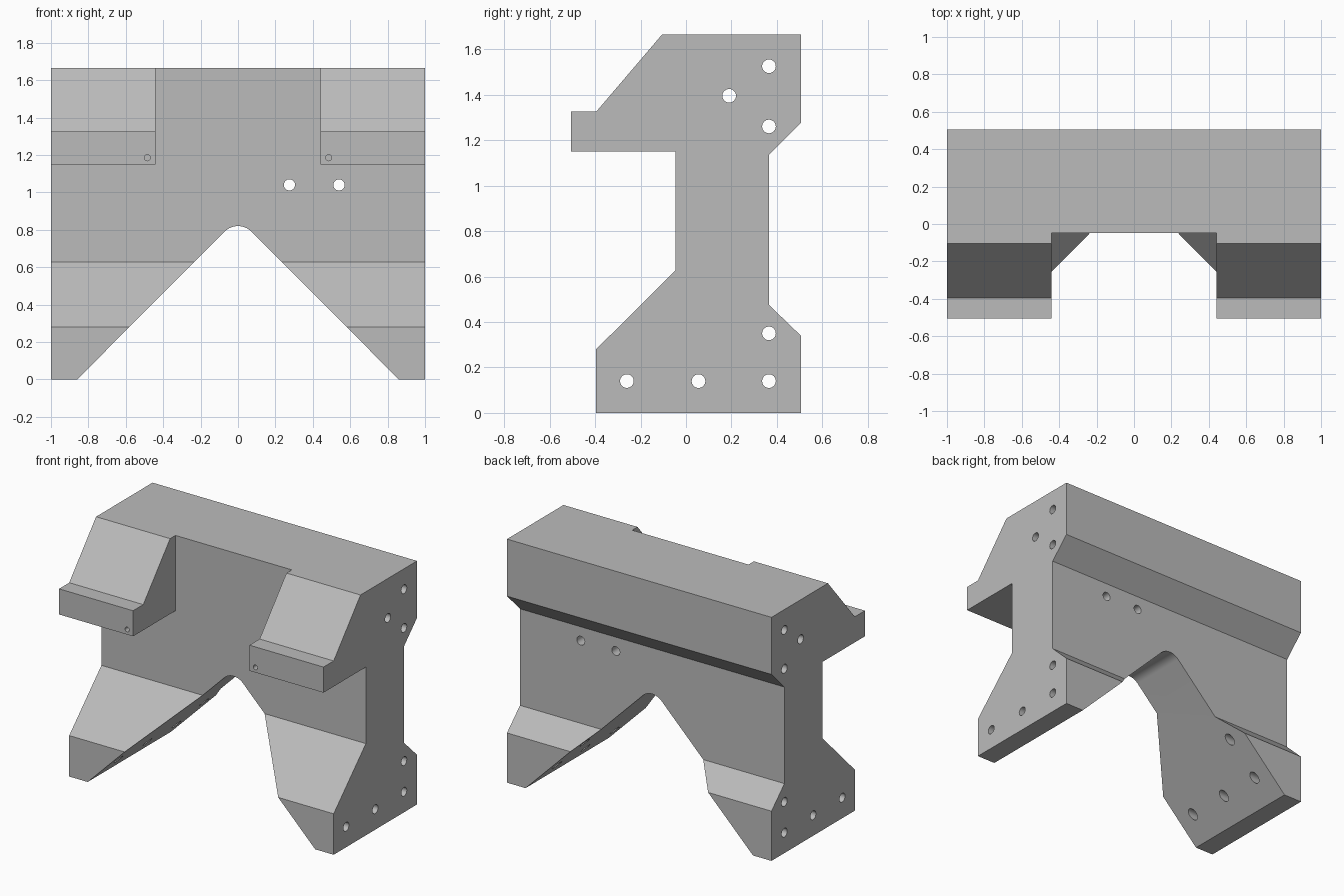
import bpy
import bmesh
from math import sin, cos, pi, radians
from mathutils import Matrix, Vector

if "Cube" in bpy.data.objects:
    bpy.data.objects.remove(bpy.data.objects["Cube"], do_unlink=True)

grey = bpy.data.materials.new("machined_grey")
grey.use_nodes = True
COLOUR = (0.5, 0.5, 0.5, 1)
grey.diffuse_color = COLOUR
grey.node_tree.nodes["Principled BSDF"].inputs["Base Color"].default_value = COLOUR


def make_object(name, bm):
    bmesh.ops.recalc_face_normals(bm, faces=bm.faces)
    mesh = bpy.data.meshes.new(name)
    bm.to_mesh(mesh)
    bm.free()
    mesh.materials.append(grey)
    obj = bpy.data.objects.new(name, mesh)
    bpy.context.collection.objects.link(obj)
    return obj


def prism(name, points, sweep):
    """Closed outline of 3D points, extruded along a vector."""
    bm = bmesh.new()
    face = bm.faces.new([bm.verts.new(p) for p in points])
    result = bmesh.ops.extrude_face_region(bm, geom=[face], use_keep_orig=True)
    moved = [v for v in result["geom"] if isinstance(v, bmesh.types.BMVert)]
    bmesh.ops.translate(bm, verts=moved, vec=sweep)
    return make_object(name, bm)


def drill(bm, centre, axis, radius, length):
    turn = Vector((0, 0, 1)).rotation_difference(Vector(axis)).to_matrix().to_4x4()
    bmesh.ops.create_cone(bm, cap_ends=True, segments=32, radius1=radius, radius2=radius,
                          depth=length, matrix=Matrix.Translation(centre) @ turn)


def cut(target, cutter):
    cutter.hide_render = True
    mod = target.modifiers.new(cutter.name, "BOOLEAN")
    mod.operation = "DIFFERENCE"
    mod.solver = "EXACT"
    mod.object = cutter
    bpy.context.view_layer.objects.active = target
    bpy.ops.object.modifier_apply(modifier=mod.name)
    bpy.data.objects.remove(cutter, do_unlink=True)


# Body: side outline swept across the full width
outline = [(-0.395, 0), (0.505, 0), (0.505, 0.34), (0.365, 0.475), (0.365, 1.135),
           (0.505, 1.275), (0.505, 1.665), (-0.105, 1.665), (-0.395, 1.325),
           (-0.505, 1.325), (-0.505, 1.15), (-0.047, 1.15), (-0.047, 0.627), (-0.395, 0.28)]
body = prism("bracket_body", [(-1, y, z) for y, z in outline], (2, 0, 0))

# Gap between the two upper front arms
gap = [(-0.44, 1.1), (0.44, 1.1), (0.44, 1.8), (-0.44, 1.8)]
cut(body, prism("arm_gap", [(x, -0.047, z) for x, z in gap], (0, -1, 0)))

# V-shaped opening with a rounded peak
R, PEAK = 0.1, 0.82
arc = [pi / 4 + i * pi / 32 for i in range(17)]
vee = [(-0.96, -0.1), (0.96, -0.1)]
vee += [(R * cos(a), PEAK - R + R * sin(a)) for a in arc]
cut(body, prism("vee_opening", [(x, -1, z) for x, z in vee], (0, 2, 0)))

# Bolt holes across the width, through the web, and blind in the lips
holes = bmesh.new()
for y, z in [(0.365, 1.525), (0.19, 1.395), (0.365, 1.26), (0.365, 0.35),
             (0.365, 0.14), (0.055, 0.14), (-0.26, 0.14)]:
    drill(holes, (0, y, z), (1, 0, 0), 0.03, 2.2)
for x in (0.275, 0.54):
    drill(holes, (x, 0.15, 1.04), (0, 1, 0), 0.03, 0.8)
for x in (-0.485, 0.485):
    drill(holes, (x, -0.505, 1.185), (0, 1, 0), 0.016, 0.3)
cut(body, make_object("bolt_holes", holes))

# Smooth the round surfaces, keep the machined edges crisp
bpy.ops.object.select_all(action="DESELECT")
body.select_set(True)
bpy.context.view_layer.objects.active = body
bpy.ops.object.shade_smooth_by_angle(angle=radians(30))
